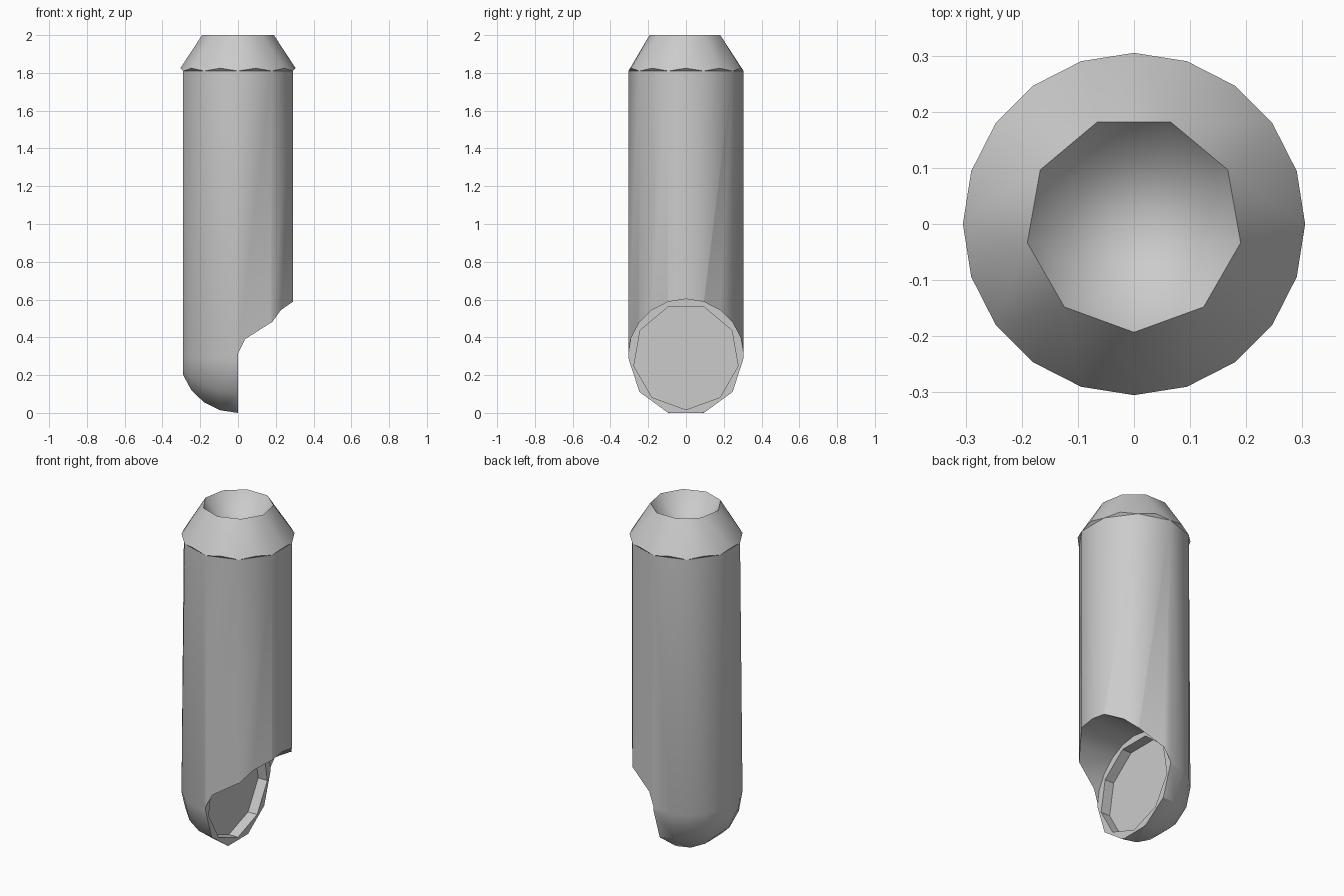
import bpy
import bmesh
from math import cos, sin, pi, radians
from mathutils import Vector

cube = bpy.data.objects.get("Cube")
if cube:
    bpy.data.objects.remove(cube, do_unlink=True)

R = 0.305       # outer radius of the tube
ELBOW = 0.29    # height of the rounded lower end's centre

grey = bpy.data.materials.new("light grey")
grey.use_nodes = True
colour = (0.6, 0.6, 0.6, 1)
grey.diffuse_color = colour
grey.node_tree.nodes["Principled BSDF"].inputs["Base Color"].default_value = colour


def ring(n, r, z, start):
    """Horizontal polygon with its first corner at the start angle."""
    angles = [radians(start) + 2 * pi * i / n for i in range(n)]
    return [Vector((r * cos(a), r * sin(a), z)) for a in angles]


def ring_x(n, r, x, start, z=ELBOW):
    """Upright polygon facing along x."""
    return [Vector((x, p.x, p.y + z)) for p in ring(n, r, 0, start)]


def add_hull(bm, points, open_heights=(), flip=False):
    """Convex shell around the points, with flat ends removed at given heights."""
    part = bmesh.new()
    for p in points:
        part.verts.new(p)
    bmesh.ops.convex_hull(part, input=part.verts[:])
    loose = [v for v in part.verts if not v.link_faces]
    bmesh.ops.delete(part, geom=loose, context='VERTS')
    bmesh.ops.recalc_face_normals(part, faces=part.faces[:])
    ends = [f for f in part.faces
            if any(all(abs(v.co.z - h) < 0.001 for v in f.verts) for h in open_heights)]
    bmesh.ops.delete(part, geom=ends, context='FACES')
    if flip:
        bmesh.ops.reverse_faces(part, faces=part.faces[:])
    temp = bpy.data.meshes.new("temp")
    part.to_mesh(temp)
    part.free()
    bm.from_mesh(temp)
    bpy.data.meshes.remove(temp)


def finish(bm, name):
    bmesh.ops.remove_doubles(bm, verts=bm.verts[:], dist=0.0005)
    bmesh.ops.dissolve_limit(bm, angle_limit=radians(0.5), verts=bm.verts[:], edges=bm.edges[:])
    mesh = bpy.data.meshes.new(name)
    bm.to_mesh(mesh)
    bm.free()
    mesh.materials.append(grey)
    obj = bpy.data.objects.new(name, mesh)
    bpy.context.collection.objects.link(obj)
    return obj


def solid(name, points):
    bm = bmesh.new()
    add_hull(bm, points)
    return finish(bm, name)


def smooth(obj):
    bpy.ops.object.select_all(action='DESELECT')
    obj.select_set(True)
    bpy.context.view_layer.objects.active = obj
    bpy.ops.object.shade_smooth_by_angle(angle=radians(37))


# Tube with a rounded lower end
points = ring(10, R, 1.81, 18) + ring(10, R, ELBOW, 18)
for step in range(5):
    a = step * pi / 10
    x = max(-R * sin(a), -0.29)
    points += [p for p in ring_x(10, R * cos(a), x, 0) if p.z < ELBOW + 0.001]
tube = solid("tube", points)

# Side mouth, and the shallow recess in its back wall
mouth = solid("mouth_cutter", ring_x(20, 0.308, 0, 0, 0.295) + ring_x(20, 0.308, 0.5, 0, 0.295))
recess = solid("recess_cutter", ring_x(9, 0.28, -0.06, -90, 0.297) + ring_x(9, 0.28, 0.1, -90, 0.297))
for cutter in (mouth, recess):
    mod = tube.modifiers.new(cutter.name, 'BOOLEAN')
    mod.operation = 'DIFFERENCE'
    mod.solver = 'EXACT'
    mod.object = cutter
    bpy.ops.object.select_all(action='DESELECT')
    tube.select_set(True)
    bpy.context.view_layer.objects.active = tube
    bpy.ops.object.modifier_apply(modifier=mod.name)
    bpy.data.objects.remove(cutter, do_unlink=True)
smooth(tube)

# Tapered cap with a funnel sunk into its top
bm = bmesh.new()
rim = ring(9, 0.193, 2.0, -90)
add_hull(bm, ring(10, R, 1.81, 18) + ring(10, R, 1.825, 0) + rim, (1.81, 2.0))
add_hull(bm, rim + ring(9, 0.12, 1.9, 180) + [Vector((0, 0, 1.86))], (2.0,), True)
smooth(finish(bm, "cap"))
